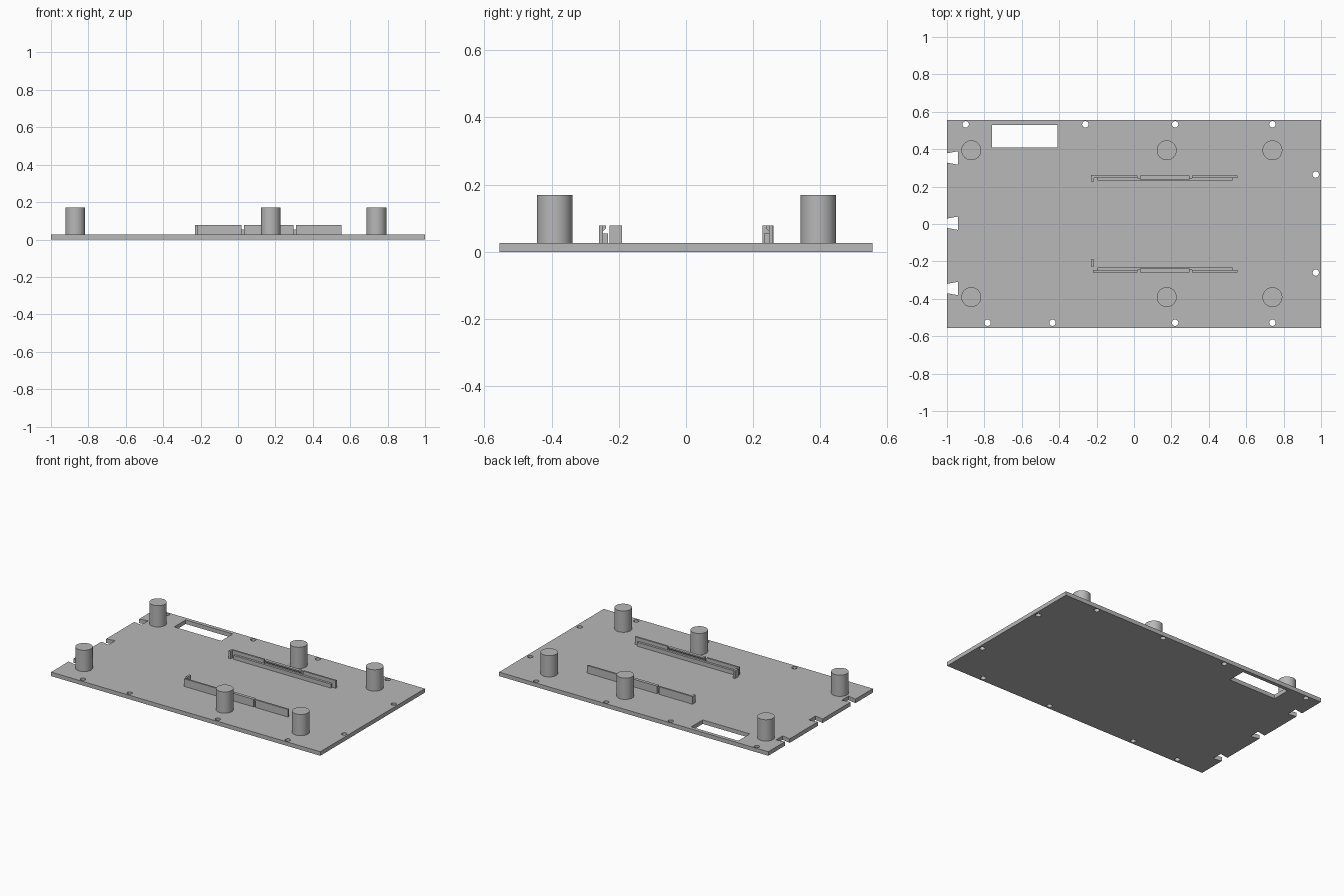
import bpy, bmesh, math

cube = bpy.data.objects.get("Cube")
if cube:
    bpy.data.objects.remove(cube, do_unlink=True)

grey = bpy.data.materials.new("plain grey")
grey.use_nodes = True
colour = (0.48, 0.48, 0.48, 1)
grey.diffuse_color = colour
grey.node_tree.nodes["Principled BSDF"].inputs["Base Color"].default_value = colour

PLATE_TOP = 0.027
RAIL_TOP = 0.078


def link(name, data):
    ob = bpy.data.objects.new(name, data)
    bpy.context.collection.objects.link(ob)
    data.materials.append(grey)
    return ob


def extrude_x(name, profile, x0, x1):
    """Extrude a (y, z) profile along x."""
    bm = bmesh.new()
    face = bm.faces.new([bm.verts.new((x0, y, z)) for y, z in profile])
    new = bmesh.ops.extrude_face_region(bm, geom=[face])["geom"]
    for v in new:
        if isinstance(v, bmesh.types.BMVert):
            v.co.x = x1
    bmesh.ops.recalc_face_normals(bm, faces=bm.faces)
    mesh = bpy.data.meshes.new(name)
    bm.to_mesh(mesh)
    bm.free()
    return link(name, mesh)


def box(name, x0, x1, y0, y1, z1):
    return extrude_x(name, [(y0, PLATE_TOP), (y1, PLATE_TOP), (y1, z1), (y0, z1)], x0, x1)


# Base plate: outline with dovetail notches, holes and a window as inner loops
outline = [(1, -0.555), (1, 0.555), (-1, 0.555)]
for y in (0.353, 0.004, -0.345):
    outline += [(-1, y + 0.025), (-0.94, y + 0.036), (-0.94, y - 0.036), (-1, y - 0.025)]
outline.append((-1, -0.555))
window = [(-0.76, 0.408), (-0.41, 0.408), (-0.41, 0.53), (-0.76, 0.53)]
holes = [(x, 0.533) for x in (-0.9, -0.26, 0.22, 0.74)]
holes += [(x, -0.528) for x in (-0.783, -0.436, 0.22, 0.74)]
holes += [(0.972, 0.264), (0.972, -0.26)]


def circle(cx, cy, r, n=24):
    return [(cx + r * math.cos(math.tau * i / n), cy + r * math.sin(math.tau * i / n))
            for i in range(n)]


curve = bpy.data.curves.new("base_plate", "CURVE")
curve.dimensions = "2D"
curve.fill_mode = "BOTH"
curve.extrude = PLATE_TOP / 2
for loop in [outline, window] + [circle(x, y, 0.017) for x, y in holes]:
    spline = curve.splines.new("POLY")
    spline.points.add(len(loop) - 1)
    for p, (x, y) in zip(spline.points, loop):
        p.co = (x, y, PLATE_TOP / 2, 1)
    spline.use_cyclic_u = True
plate = link("base_plate", curve)
for p in [p for s in curve.splines for p in s.points]:
    p.co.z = 0
plate.location.z = PLATE_TOP / 2
bpy.ops.object.select_all(action="DESELECT")
plate.select_set(True)
bpy.context.view_layer.objects.active = plate
bpy.ops.object.convert(target="MESH")
bpy.ops.object.shade_flat()

# Support posts
for side, y in (("front", -0.391), ("back", 0.394)):
    for place, x in (("right", -0.87), ("middle", 0.175), ("left", 0.74)):
        bpy.ops.mesh.primitive_cylinder_add(
            vertices=48, radius=0.053, depth=0.17 - PLATE_TOP,
            location=(x, y, (0.17 + PLATE_TOP) / 2))
        post = bpy.context.object
        post.name = f"{side}_{place}_post"
        post.data.materials.append(grey)
        bpy.ops.object.shade_smooth_by_angle(angle=math.radians(40))

# Board rails: split wall, low ledge on the inside, hooked clip in the middle
for side, s in (("front", -1), ("back", 1)):
    outer, inner, lip, ledge = s * 0.259, s * 0.247, s * 0.238, s * 0.232
    box(f"{side}_rail_wall_right", -0.22, 0.02, outer, inner, RAIL_TOP)
    box(f"{side}_rail_wall_left", 0.31, 0.553, outer, inner, RAIL_TOP)
    box(f"{side}_rail_ledge", -0.195, 0.527, inner, ledge, 0.054)
    extrude_x(f"{side}_rail_clip",
              [(outer, PLATE_TOP), (inner, PLATE_TOP), (inner, 0.062),
               (lip, 0.07), (lip, RAIL_TOP), (outer, RAIL_TOP)], 0.033, 0.298)

# End stops for the rails
box("front_rail_stop", -0.23, -0.215, -0.227, -0.191, RAIL_TOP)
box("back_rail_stop", -0.23, -0.215, 0.227, 0.261, RAIL_TOP)
